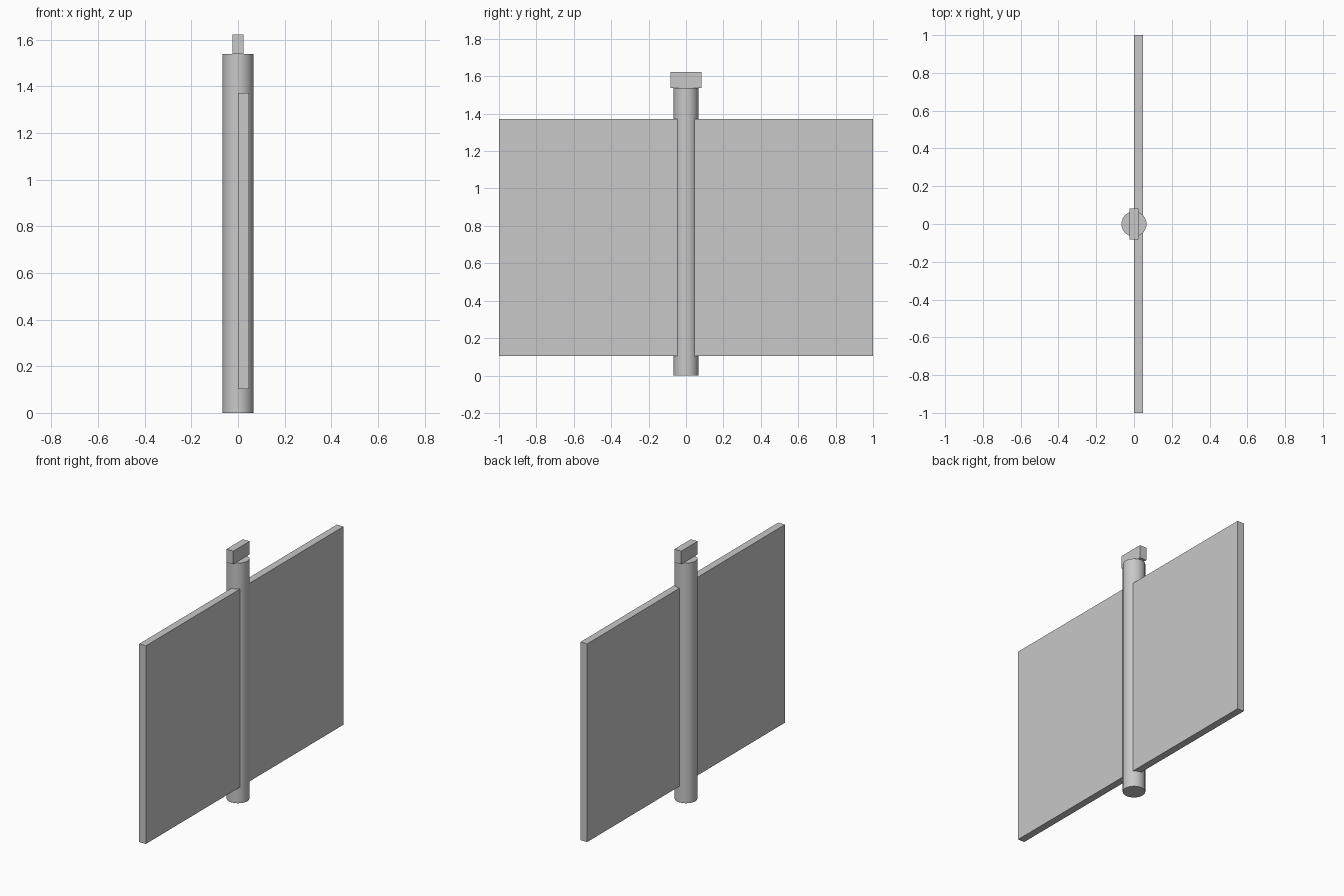
import bpy
import math

# Remove the default cube
cube = bpy.data.objects.get("Cube")
if cube:
    bpy.data.objects.remove(cube, do_unlink=True)

# Single grey material
GREY = (0.58, 0.58, 0.58, 1.0)
grey = bpy.data.materials.new("light_grey")
grey.use_nodes = True
grey.diffuse_color = GREY
for node in grey.node_tree.nodes:
    if node.type == 'BSDF_PRINCIPLED':
        node.inputs["Base Color"].default_value = GREY


def box(name, low, high):
    """Box between two opposite corners."""
    centre = [(a + b) / 2 for a, b in zip(low, high)]
    bpy.ops.mesh.primitive_cube_add(size=1, location=centre)
    obj = bpy.context.object
    obj.name = name
    obj.scale = [b - a for a, b in zip(low, high)]
    bpy.ops.object.transform_apply(location=False, rotation=False, scale=True)
    obj.data.materials.append(grey)
    return obj


POST_RADIUS = 0.066
POST_TOP = 1.538

# Round post
bpy.ops.mesh.primitive_cylinder_add(
    vertices=64, radius=POST_RADIUS, depth=POST_TOP, location=(0, 0, POST_TOP / 2))
post = bpy.context.object
post.name = "post"
post.data.materials.append(grey)
bpy.ops.object.shade_smooth_by_angle(angle=math.radians(30))

# Flat board running through the post
box("board", (0, -1, 0.103), (0.047, 1, 1.372))

# Narrow crossbar on top of the post
box("top_bar", (-0.024, -0.083, POST_TOP), (0.024, 0.083, 1.622))
